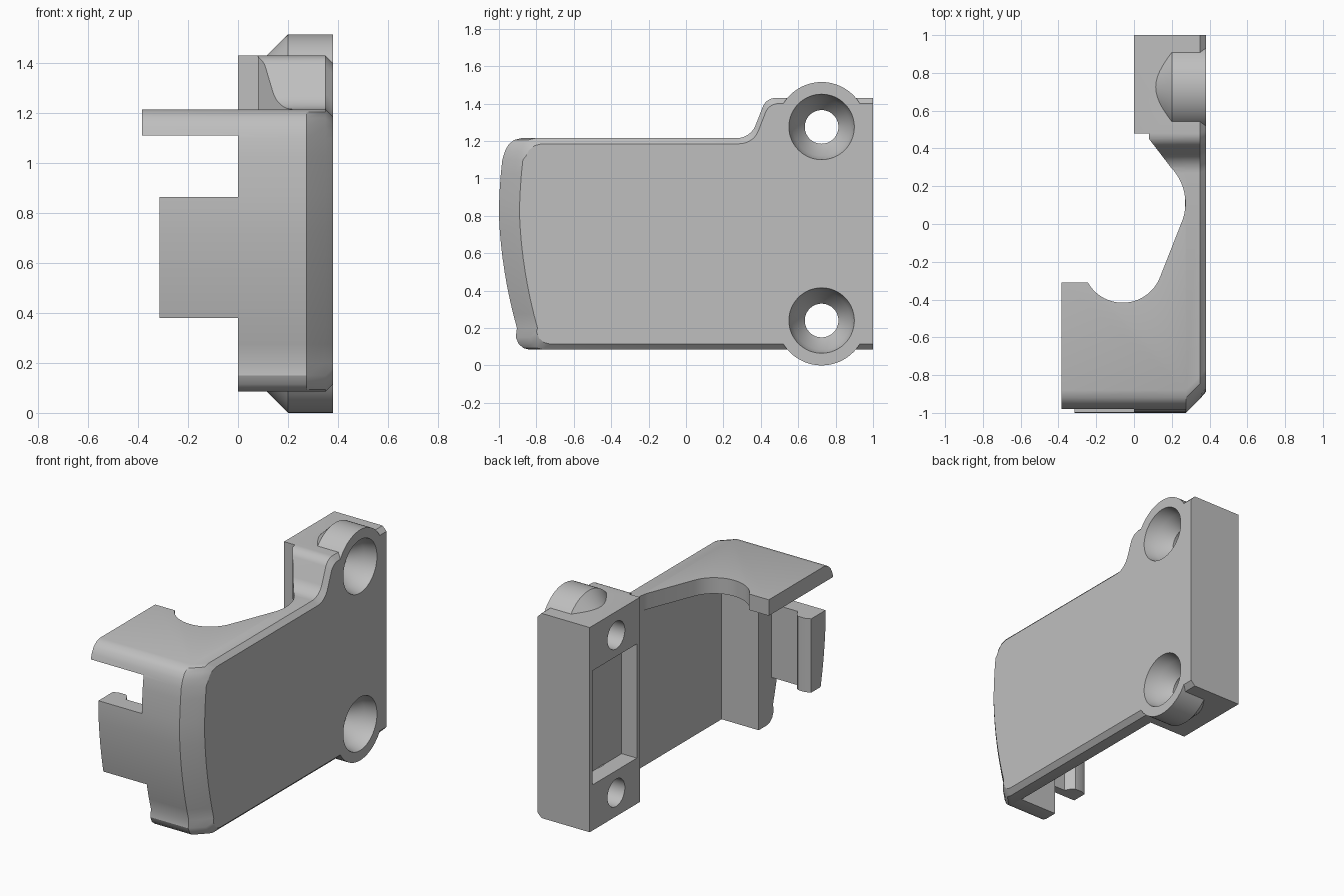
import bpy, bmesh
from math import sin, cos, pi, radians
from mathutils import Matrix

cube = bpy.data.objects.get("Cube")
if cube:
    bpy.data.objects.remove(cube, do_unlink=True)

grey = bpy.data.materials.new("light_grey")
grey.use_nodes = True
colour = (0.52, 0.52, 0.52, 1)
grey.diffuse_color = colour
grey.node_tree.nodes["Principled BSDF"].inputs["Base Color"].default_value = colour


def arc(cx, cy, r, a0, a1, n=8):
    return [(cx + r * cos(radians(a0 + (a1 - a0) * i / n)),
             cy + r * sin(radians(a0 + (a1 - a0) * i / n))) for i in range(n + 1)]


def loft(name, rings):
    """Closed solid through matching rings of 3D points."""
    bm = bmesh.new()
    vs = [[bm.verts.new(p) for p in ring] for ring in rings]
    for a, b in zip(vs, vs[1:]):
        for i in range(len(a)):
            j = (i + 1) % len(a)
            bm.faces.new((a[i], a[j], b[j], b[i]))
    bm.faces.new(vs[0])
    bm.faces.new(vs[-1])
    bmesh.ops.recalc_face_normals(bm, faces=bm.faces)
    mesh = bpy.data.meshes.new(name)
    bm.to_mesh(mesh)
    bm.free()
    mesh.materials.append(grey)
    ob = bpy.data.objects.new(name, mesh)
    bpy.context.collection.objects.link(ob)
    return ob


def prism(name, pts, z0, z1):
    return loft(name, [[(x, y, z) for x, y in pts] for z in (z0, z1)])


def box(name, x0, x1, y0, y1, z0, z1):
    return prism(name, [(x0, y0), (x1, y0), (x1, y1), (x0, y1)], z0, z1)


def lathe_x(name, y, z, steps, n=64):
    """Round solid along x from (x, radius) steps."""
    return loft(name, [[(x, y + r * cos(2 * pi * i / n), z + r * sin(2 * pi * i / n))
                        for i in range(n)] for x, r in steps])


def combine(target, tool, operation):
    mod = target.modifiers.new("cut", 'BOOLEAN')
    mod.operation = operation
    mod.solver = 'EXACT'
    mod.object = tool
    bpy.context.view_layer.objects.active = target
    bpy.ops.object.modifier_apply(modifier=mod.name)
    bpy.data.objects.remove(tool, do_unlink=True)


def side_ring(x, shift, inset):
    """Side outline at x; shift moves the bowed front, inset trims the rim."""
    low, top, high = 0.085 + inset, 1.215 - inset, 1.43 - inset
    front = [(-0.84, low), (-0.87, low + 0.008), (-0.895, low + 0.03), (-0.91, low + 0.065)]
    for i in range(13):
        z = 0.2 + 0.9 * i / 12
        front.append((-1 + 0.2 * (z - 0.8) ** 2 + 0.04 * max(0, 0.8 - z), z))
    front += [(-0.968, top - 0.07), (-0.95, top - 0.035), (-0.92, top - 0.01), (-0.88, top)]
    pts = [(y + shift, z) for y, z in front]
    # concave then convex sweep up to the raised end
    pts += [(y + inset * 0.5, z) for y, z in arc(0.27, top + 0.11, 0.11, -90, -25)]
    pts += [(y + inset * 0.5, z) for y, z in arc(0.48, high - 0.075, 0.075, 155, 90)]
    pts += [(1, high), (1, low)]
    return [(x, y, z) for y, z in pts]


def shell(name):
    return loft(name, [side_ring(-0.385, 0, 0), side_ring(0.275, 0, 0),
                       side_ring(0.35, 0.075, 0), side_ring(0.38, 0.11, 0.03)])


# main cover: side plate, top wall, front wall and rear block
cover = shell("cover")
combine(cover, box("inner_space", -1, 0.27, -0.755, 0.48, -1, 1.11), 'DIFFERENCE')
combine(cover, box("open_side", -1, 0, -2, 2, -1, 1.11), 'DIFFERENCE')

# curved opening in the top wall
opening = [(-1, -0.31), (-0.24, -0.31)]
opening += arc(-0.06, -0.205, 0.212, 210, 340, 20)
opening += arc(0.0, 0.11, 0.272, -18, 44, 14)
opening += [(0.08, 0.45), (0.08, 0.478), (0, 0.478), (0, 2), (-1, 2)]
combine(cover, prism("top_opening", opening, 1.06, 2), 'DIFFERENCE')

# pocket in the rear block
combine(cover, box("pocket", -0.5, 0.11, 0.51, 0.97, 0.385, 1.135), 'DIFFERENCE')

# screw bosses with countersunk through holes
for z in (0.24, 1.275):
    combine(cover, lathe_x("boss", 0.725, z, [(0.1, 0.14), (0.2, 0.24), (0.38, 0.24)]), 'UNION')
    combine(cover, lathe_x("screw_hole", 0.725, z, [(-0.5, 0.09), (0.22, 0.09), (0.3, 0.155),
                                                    (0.38, 0.175), (0.5, 0.175)]), 'DIFFERENCE')

# hooked clip tab that follows the bowed front
clip_tab = shell("clip_tab")
hook = [(0, -1.5), (0, -0.89), (-0.19, -0.89), (-0.21, -0.85), (-0.23, -0.835),
        (-0.28, -0.835), (-0.315, -0.85), (-0.315, -1.5)]
combine(clip_tab, prism("hook_shape", hook, 0.38, 0.865), 'INTERSECT')

bpy.ops.object.select_all(action='DESELECT')
for ob in (cover, clip_tab):
    ob.select_set(True)
bpy.context.view_layer.objects.active = cover
bpy.ops.object.shade_smooth_by_angle(angle=radians(28))
